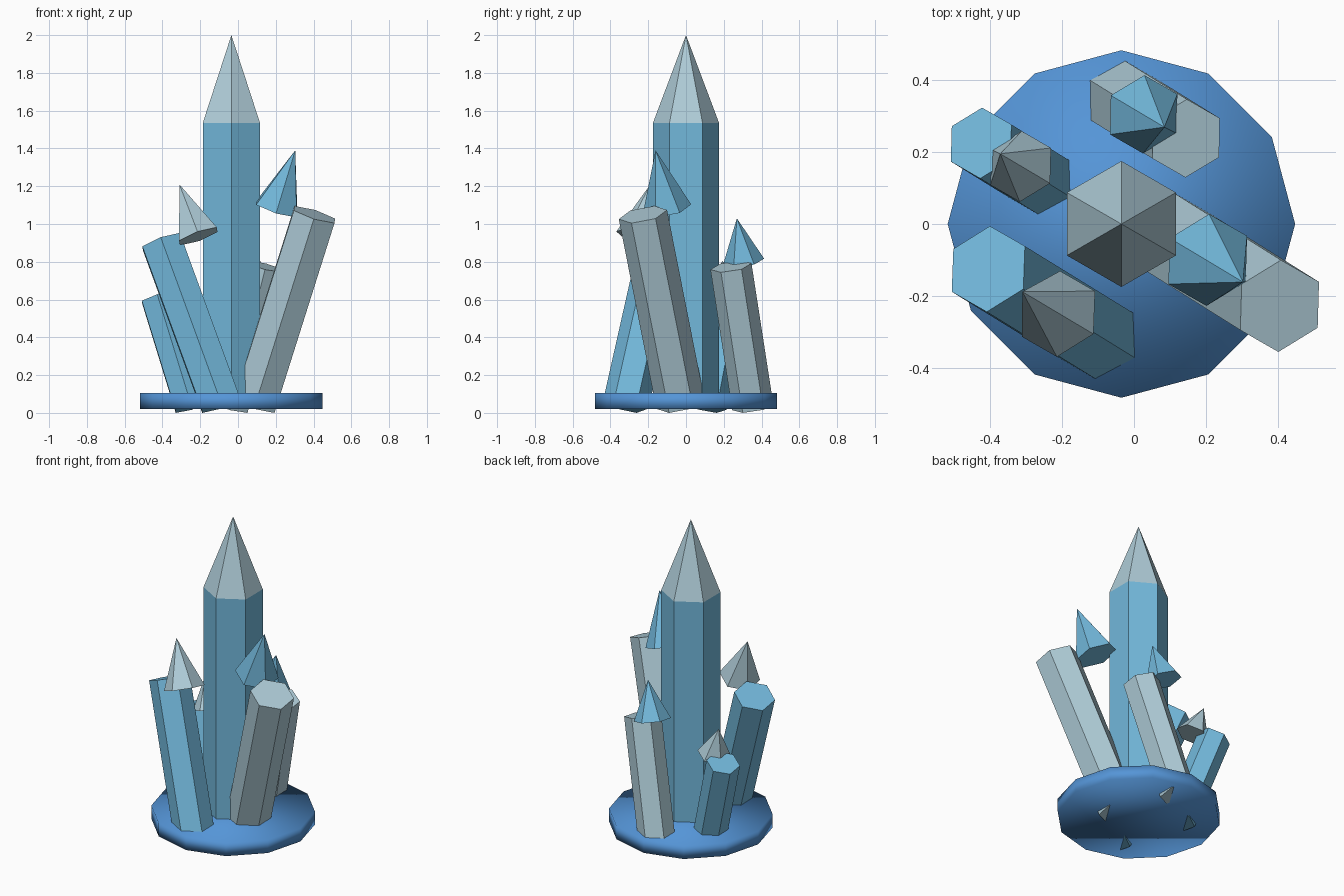
import bpy, bmesh
from mathutils import Vector, Matrix

cube = bpy.data.objects.get("Cube")
if cube:
    bpy.data.objects.remove(cube)


def material(name, rgb):
    mat = bpy.data.materials.new(name)
    mat.use_nodes = True
    mat.diffuse_color = (*rgb, 1)
    mat.node_tree.nodes["Principled BSDF"].inputs["Base Color"].default_value = (*rgb, 1)
    return mat


BLUE = material("sky blue", (0.17, 0.48, 0.71))
PALE = material("pale grey blue", (0.43, 0.61, 0.69))
DEEP = material("deep blue", (0.09, 0.30, 0.68))


def solid(name, mat, start, axis, rise, r_bottom, r_top, sides=6):
    """Prism or cone starting at a point and climbing by rise in z along axis."""
    axis = Vector(axis)
    length = (axis * rise).length
    bm = bmesh.new()
    bmesh.ops.create_cone(bm, cap_ends=True, segments=sides, radius1=r_bottom,
                          radius2=r_top, depth=length)
    bmesh.ops.translate(bm, verts=bm.verts, vec=(0, 0, length / 2))
    bmesh.ops.remove_doubles(bm, verts=bm.verts, dist=1e-5)
    turn = Vector((0, 0, 1)).rotation_difference(axis).to_matrix().to_4x4()
    bm.transform(Matrix.Translation(start) @ turn)
    mesh = bpy.data.meshes.new(name)
    bm.to_mesh(mesh)
    bm.free()
    mesh.materials.append(mat)
    obj = bpy.data.objects.new(name, mesh)
    bpy.context.collection.objects.link(obj)
    return obj


UP = (0, 0, 1)
CENTRE_X = -0.035

# Round base slab, softly shaded
base = solid("base", DEEP, (CENTRE_X, 0, 0.02), UP, 0.085, 0.483, 0.483, 12)
base.data.shade_smooth()

# Upright centre crystal
solid("centre_crystal_body", BLUE, (CENTRE_X, 0, 0.04), UP, 1.495, 0.175, 0.175)
solid("centre_crystal_tip", PALE, (CENTRE_X, 0, 1.535), UP, 0.465, 0.175, 0)

# Leaning crystals: radius, lean, centre of body top, centre of tip base, tip rise
CRYSTALS = {
    "front_left_crystal": (PALE, BLUE, 0.13, (0.316, -0.198), (0.405, -0.228, 1.05),
                           (0.205, -0.10, 1.08), 0.31),
    "front_right_crystal": (BLUE, PALE, 0.122, (-0.365, 0.225), (-0.405, -0.125, 0.905),
                            (-0.21, -0.25, 0.935), 0.275),
    "back_right_crystal": (BLUE, PALE, 0.1, (-0.307, 0.19), (-0.425, 0.225, 0.61),
                           (-0.315, 0.16, 0.62), 0.185),
    "back_left_crystal": (PALE, BLUE, 0.11, (0.25, -0.155), (0.145, 0.238, 0.775),
                          (0.027, 0.305, 0.80), 0.23),
}
for name, (body, tip, r, lean, top, tip_base, tip_rise) in CRYSTALS.items():
    axis = Vector((*lean, 1))
    # lowest corner of the slanted foot touches the ground
    foot = r * Vector(lean).length / axis.length
    rise = top[2] - foot
    solid(name + "_body", body, Vector(top) - axis * rise, axis, rise, r, r)
    solid(name + "_tip", tip, tip_base, axis, tip_rise, r, 0)
